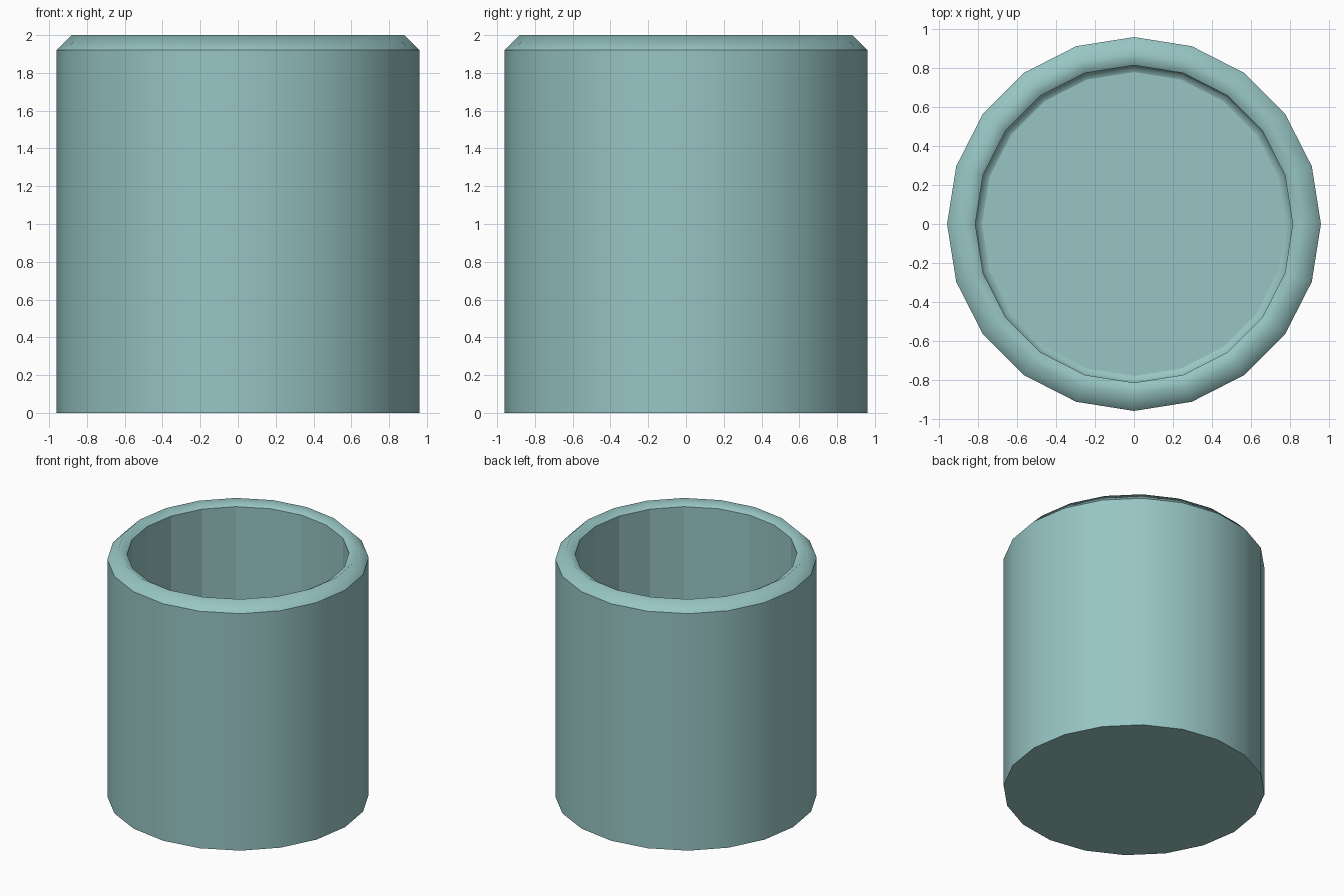
import bpy, bmesh, math

if "Cube" in bpy.data.objects:
    bpy.data.objects.remove(bpy.data.objects["Cube"])

SIDES = 20
# Lathe profile (radius, height): base, shoulder, rim peak, inner lip, inner wall, floor fillet
PROFILE = [(0.96, 0.0), (0.96, 1.92), (0.88, 2.0), (0.815, 1.96),
           (0.815, 0.155), (0.805, 0.13), (0.78, 0.12)]
SHARP_RINGS = {0, 1, 3}
INNER_WALL = 3

bm = bmesh.new()
rings = []
for r, z in PROFILE:
    rings.append([bm.verts.new((r * math.cos(2 * math.pi * i / SIDES),
                                r * math.sin(2 * math.pi * i / SIDES), z))
                  for i in range(SIDES)])

# Walls, rim and floor fillet
for k in range(len(rings) - 1):
    a, b = rings[k], rings[k + 1]
    for i in range(SIDES):
        j = (i + 1) % SIDES
        face = bm.faces.new((a[i], a[j], b[j], b[i]))
        face.smooth = k != INNER_WALL

# Underside and inside floor
bm.faces.new(list(reversed(rings[0])))
bm.faces.new(rings[-1])

# Crisp edges around base, shoulder and inner lip
for k in SHARP_RINGS:
    for i in range(SIDES):
        bm.edges.get((rings[k][i], rings[k][(i + 1) % SIDES])).smooth = False

mesh = bpy.data.meshes.new("cup")
bm.to_mesh(mesh)
bm.free()

# Grey-teal finish
mat = bpy.data.materials.new("grey_teal")
mat.diffuse_color = (0.31, 0.56, 0.55, 1.0)
mat.use_nodes = True
mat.node_tree.nodes["Principled BSDF"].inputs["Base Color"].default_value = mat.diffuse_color
mesh.materials.append(mat)

cup = bpy.data.objects.new("cup", mesh)
bpy.context.collection.objects.link(cup)
